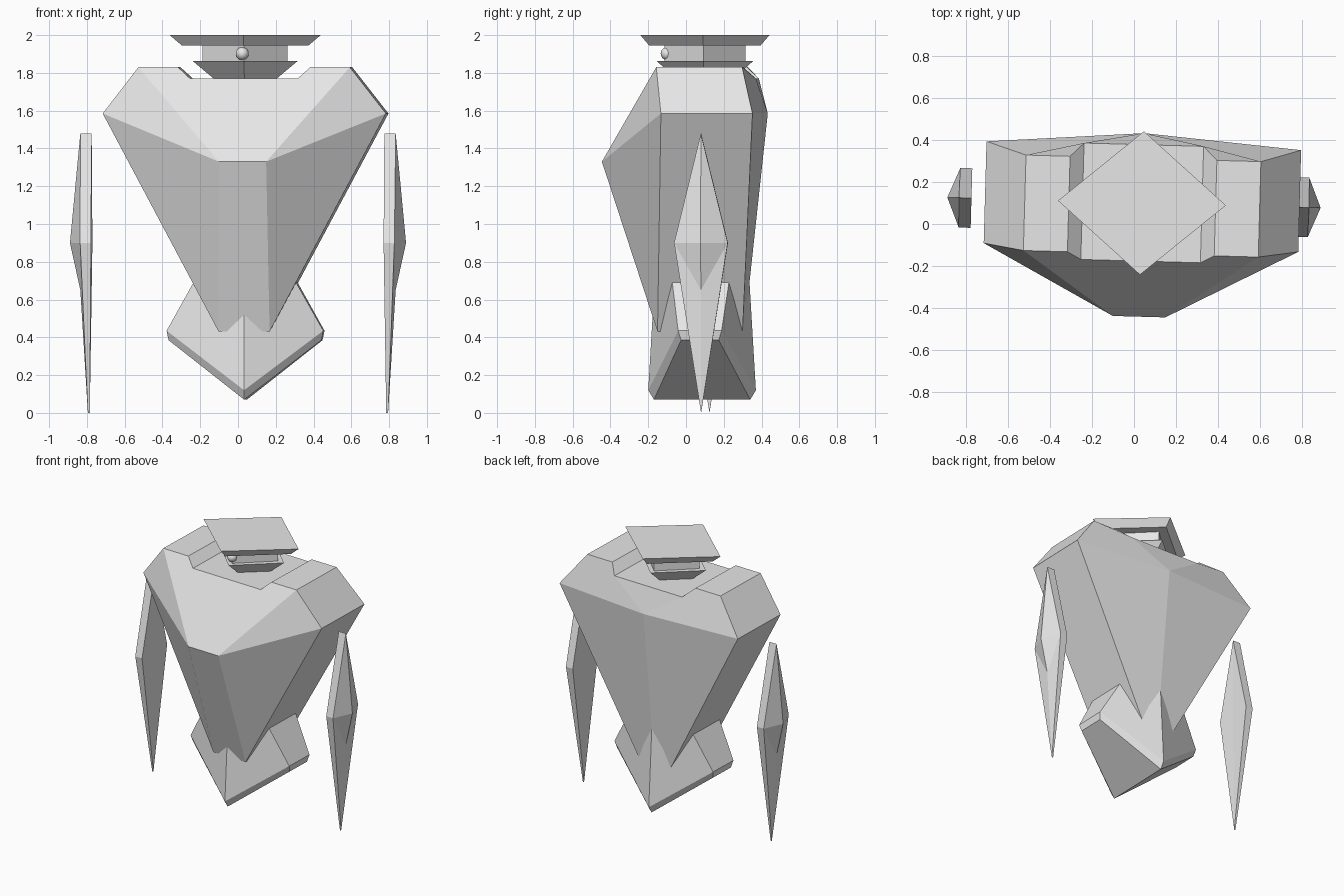
import bpy, bmesh, math
from mathutils import Vector

if "Cube" in bpy.data.objects:
    bpy.data.objects.remove(bpy.data.objects["Cube"], do_unlink=True)

TURN = math.radians(-1.6)  # the whole figure is turned slightly

grey = bpy.data.materials.new("pale_grey")
grey.use_nodes = True
colour = (0.8, 0.8, 0.8, 1)
grey.diffuse_color = colour
grey.node_tree.nodes["Principled BSDF"].inputs["Base Color"].default_value = colour


def finish(name, bm, centre):
    bmesh.ops.remove_doubles(bm, verts=bm.verts, dist=0.0005)
    bmesh.ops.recalc_face_normals(bm, faces=bm.faces)
    mesh = bpy.data.meshes.new(name)
    bm.to_mesh(mesh)
    bm.free()
    mesh.materials.append(grey)
    obj = bpy.data.objects.new(name, mesh)
    obj.location = (centre[0], centre[1], 0)
    obj.rotation_euler.z = TURN
    bpy.context.collection.objects.link(obj)
    return obj


def build(name, faces, centre, sides=(1, -1)):
    """Make faces on the +x side and / or their mirror image."""
    bm = bmesh.new()
    for s in sides:
        for face in faces:
            bm.faces.new([bm.verts.new((p[0] * s, p[1], p[2])) for p in face])
    return finish(name, bm, centre)


def mid(p):
    return (0, p[1], p[2])


# Torso: wide shoulders, pointed chest, tapering to the waist
sh_f, sh_b = (.75, -.24, 1.585), (.75, .245, 1.585)
out_f, out_b = (.56, -.27, 1.83), (.56, .185, 1.83)
inn_f, inn_b = (.35, -.27, 1.83), (.35, .185, 1.83)
rec_f, rec_b = (.285, -.305, 1.77), (.285, .25, 1.77)
chest = (.125, -.57, 1.33)
ridge = (0, .305, 1.585)
low_f, low_b = (.135, -.275, .43), (.135, .175, .43)
low_m = (0, .18, .43)
build("torso", [
    [mid(chest), chest, out_f, inn_f, rec_f, mid(rec_f)],
    [chest, sh_f, out_f],
    [chest, low_f, sh_f],
    [mid(chest), mid(low_f), low_f, chest],
    [sh_f, low_f, low_b, sh_b],
    [sh_f, sh_b, out_b, out_f],
    [out_f, out_b, inn_b, inn_f],
    [inn_f, inn_b, rec_b, rec_f],
    [rec_f, rec_b, mid(rec_b), mid(rec_f)],
    [sh_b, ridge, rec_b, inn_b, out_b],
    [ridge, mid(rec_b), rec_b],
    [sh_b, low_b, low_m, ridge],
    [mid(low_f), low_f, low_b, low_m],
], (.04, .128))

# Pelvis: ridged block with a folded, bevelled underside
pelvis = []
for s in (-1, 1):
    top_m, top_s = (0, s * .245, .8), (.21, s * .165, .8)
    rim_m, rim_s = (0, s * .285, .12), (.415, s * .115, .435)
    bot_m, bot_s = (0, s * .255, .07), (.405, s * .1, .385)
    pelvis += [[top_m, rim_m, rim_s, top_s], [rim_m, bot_m, bot_s, rim_s]]
    ends = [top_m, top_s, rim_s, bot_s, bot_m]
    if s < 0:
        front = ends
for i in range(4):
    pelvis.append([front[i], front[i + 1], ends[i + 1], ends[i]])
build("pelvis", pelvis, (.04, .085))

# Arms: floating kite-shaped blades with a raised outer point
top_o, top_i = (.835, 0, 1.48), (.775, 0, 1.48)
tip_o, tip_i = (.795, 0, 0), (.785, 0, 0)
peak, notch = (.89, 0, .9), (.835, 0, .65)
arm = []
for s in (-1, 1):
    side_o, side_i = (.832, s * .142, .9), (.775, s * .142, .9)
    arm += [[top_o, side_o, peak], [peak, side_o, notch], [notch, side_o, tip_o],
            [top_o, top_i, side_i, side_o], [side_o, side_i, tip_i, tip_o],
            [top_i, side_i, tip_i]]
build("left_arm", arm, (0, .102), sides=(1,))
build("right_arm", arm, (0, .102), sides=(-1,))


# Head: stacked diamond-shaped tiers
def diamond(name, z0, rx0, ry0, z1, rx1, ry1):
    bm = bmesh.new()
    rings = []
    for z, rx, ry in ((z0, rx0, ry0), (z1, rx1, ry1)):
        rings.append([bm.verts.new((x * rx, y * ry, z))
                      for x, y in ((1, 0), (0, 1), (-1, 0), (0, -1))])
    for i in range(4):
        j = (i + 1) % 4
        bm.faces.new([rings[0][i], rings[0][j], rings[1][j], rings[1][i]])
    for ring in rings:
        bm.faces.new(ring)
    return finish(name, bm, (.038, .1))


diamond("neck_collar", 1.76, .155, .14, 1.862, .277, .255)
diamond("head_core", 1.85, .225, .215, 1.95, .225, .215)
diamond("head_plate", 1.945, .335, .295, 2.0, .4, .342)

# Eye: small ball at the front corner of the head
bm = bmesh.new()
bmesh.ops.create_uvsphere(bm, u_segments=24, v_segments=16, radius=.034)
bmesh.ops.translate(bm, verts=bm.verts, vec=Vector((0, -.2, 1.902)))
for f in bm.faces:
    f.smooth = True
finish("eye", bm, (.028, .1))
